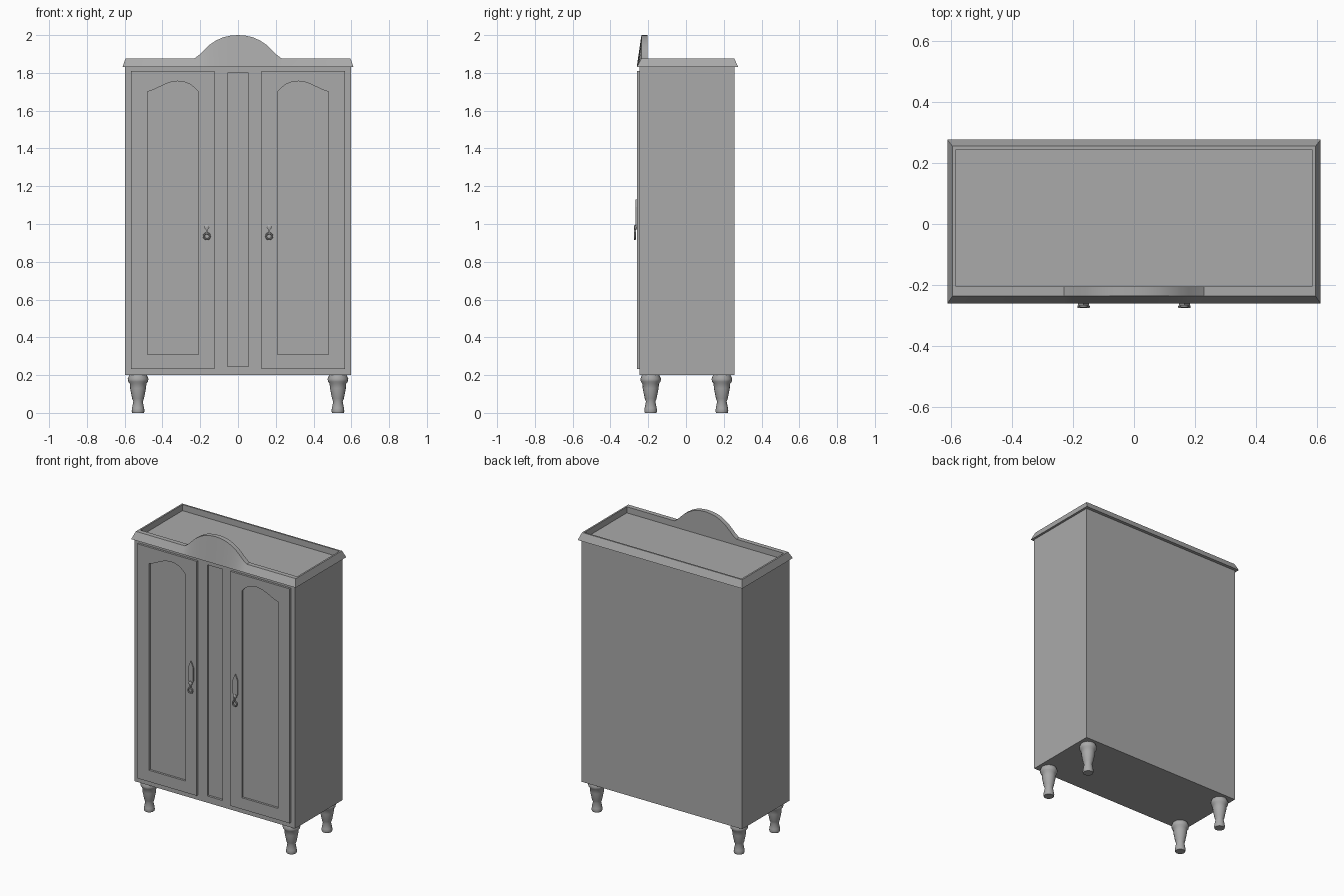
import bpy
import bmesh
from math import radians
from mathutils import Matrix

cube = bpy.data.objects.get("Cube")
if cube:
    bpy.data.objects.remove(cube)

GREY = (0.4, 0.4, 0.4, 1)
grey = bpy.data.materials.new("plain grey")
grey.diffuse_color = GREY
grey.use_nodes = True
grey.node_tree.nodes["Principled BSDF"].inputs["Base Color"].default_value = GREY


def finish(bm, name, smooth=None):
    """Turn a bmesh into a named, coloured object."""
    bmesh.ops.recalc_face_normals(bm, faces=bm.faces)
    mesh = bpy.data.meshes.new(name)
    bm.to_mesh(mesh)
    bm.free()
    mesh.materials.append(grey)
    ob = bpy.data.objects.new(name, mesh)
    bpy.context.collection.objects.link(ob)
    if smooth:
        bpy.ops.object.select_all(action='DESELECT')
        ob.select_set(True)
        bpy.context.view_layer.objects.active = ob
        bpy.ops.object.shade_smooth_by_angle(angle=radians(smooth))
    return ob


def slab(name, outline, y0, y1):
    """Extrude an (x, z) outline from y0 to y1."""
    bm = bmesh.new()
    face = bm.faces.new([bm.verts.new((x, y0, z)) for x, z in outline])
    ext = bmesh.ops.extrude_face_region(bm, geom=[face])["geom"]
    moved = [v for v in ext if isinstance(v, bmesh.types.BMVert)]
    bmesh.ops.translate(bm, verts=moved, vec=(0, y1 - y0, 0))
    return finish(bm, name)


def rect(x0, x1, z0, z1):
    return [(x0, z0), (x1, z0), (x1, z1), (x0, z1)]


def cut(ob, outline, y0, y1):
    """Cut an outline out of an object."""
    cutter = slab("cutter", outline, y0, y1)
    cutter.hide_render = True
    mod = ob.modifiers.new("cut", 'BOOLEAN')
    mod.operation, mod.object, mod.solver = 'DIFFERENCE', cutter, 'EXACT'
    bpy.context.view_layer.objects.active = ob
    bpy.ops.object.modifier_apply(modifier=mod.name)
    bpy.data.objects.remove(cutter)


def lathe(name, profile, centre, axis='Z', sides=16, smooth=35):
    """Turn a (radius, height) profile about an axis."""
    bm = bmesh.new()
    rings = []
    for r, h in profile:
        ring = bmesh.ops.create_circle(bm, segments=sides, radius=r)["verts"]
        bmesh.ops.translate(bm, verts=ring, vec=(0, 0, h))
        rings.append(ring)
    for a, b in zip(rings, rings[1:]):
        for i in range(sides):
            j = (i + 1) % sides
            bm.faces.new((a[i], a[j], b[j], b[i]))
    bm.faces.new(rings[0])
    bm.faces.new(rings[-1])
    if axis == 'Y':
        bm.transform(Matrix.Rotation(radians(90), 4, 'X'))
    bmesh.ops.translate(bm, verts=bm.verts, vec=centre)
    return finish(bm, name, smooth)


# Carcass with a sunken centre panel
FRONT = -0.246
body = slab("cabinet_body", rect(-0.597, 0.597, 0.2, 1.832), FRONT, 0.256)
cut(body, rect(-0.056, 0.056, 0.245, 1.8), FRONT - 0.05, FRONT + 0.015)

# Crown tray: sloped rim whose front rises into a bell-shaped crest
half = [(0.23, 1.877), (0.205, 1.896), (0.18, 1.921), (0.15, 1.949),
        (0.115, 1.972), (0.08, 1.988), (0.04, 1.997)]
bell = [(-x, z) for x, z in half] + [(0, 2.0)] + half[::-1]


def rim_loop(bm, x, y_front, y_back, z=None):
    front = [(-x, 1.877)] + bell + [(x, 1.877)]
    pts = [(px, y_front, z or pz) for px, pz in front]
    pts += [(x, y_back, z or 1.877), (-x, y_back, z or 1.877)]
    return [bm.verts.new(p) for p in pts]


bm = bmesh.new()
loops = [rim_loop(bm, 0.612, -0.261, 0.277, 1.83),
         rim_loop(bm, 0.595, -0.236, 0.255),
         rim_loop(bm, 0.584, -0.205, 0.244),
         rim_loop(bm, 0.584, -0.205, 0.244, 1.836)]
for a, b in zip(loops, loops[1:]):
    for i in range(len(a)):
        j = (i + 1) % len(a)
        bm.faces.new((a[i], a[j], b[j], b[i]))
bm.faces.new(loops[0])
bm.faces.new(loops[-1])
finish(bm, "crown_tray", 25)

# Doors with arched openings, and their drop handles
arch = [(0.48, 1.7), (0.45, 1.71), (0.42, 1.724), (0.39, 1.738), (0.36, 1.75),
        (0.32, 1.756), (0.285, 1.752), (0.255, 1.74), (0.23, 1.722), (0.21, 1.7)]
panel = [(0.21, 0.31), (0.48, 0.31)] + arch
plate = [(0.0, 0.97), (0.012, 0.985), (0.018, 1.0), (0.018, 1.09), (0.01, 1.11), (0, 1.13)]
plate += [(-x, z) for x, z in plate[-2:0:-1]]
for side, s in (("left", 1), ("right", -1)):
    door = slab(side + "_door", rect(s * 0.125, s * 0.567, 0.233, 1.81), -0.26, FRONT + 0.002)
    cut(door, [(s * x, z) for x, z in panel], -0.3, -0.2)
    hx = s * 0.165
    slab(side + "_handle_plate", [(hx + x, z) for x, z in plate], -0.267, -0.258)
    lathe(side + "_handle_knob", [(0.013, 0), (0.013, 0.006), (0.006, 0.01)],
          (hx, -0.266, 0.983), 'Y', 12)
    bpy.ops.mesh.primitive_torus_add(
        location=(hx, -0.271, 0.935), rotation=(radians(90), 0, 0),
        major_radius=0.016, minor_radius=0.005, major_segments=16, minor_segments=8)
    ring = bpy.context.object
    ring.name = side + "_handle_ring"
    ring.data.materials.append(grey)
    bpy.ops.object.shade_smooth_by_angle()
    slab(side + "_handle_link", rect(hx - 0.004, hx + 0.004, 0.948, 0.98), -0.276, -0.266)

# Turned legs
leg = [(0.031, 0), (0.034, 0.01), (0.032, 0.025), (0.025, 0.06), (0.031, 0.075),
       (0.042, 0.13), (0.044, 0.155), (0.052, 0.165), (0.055, 0.18), (0.045, 0.203)]
for side, x in (("left", 0.529), ("right", -0.529)):
    for end, y in (("front", -0.187), ("back", 0.19)):
        lathe(f"{end}_{side}_leg", leg, (x, y, 0))
